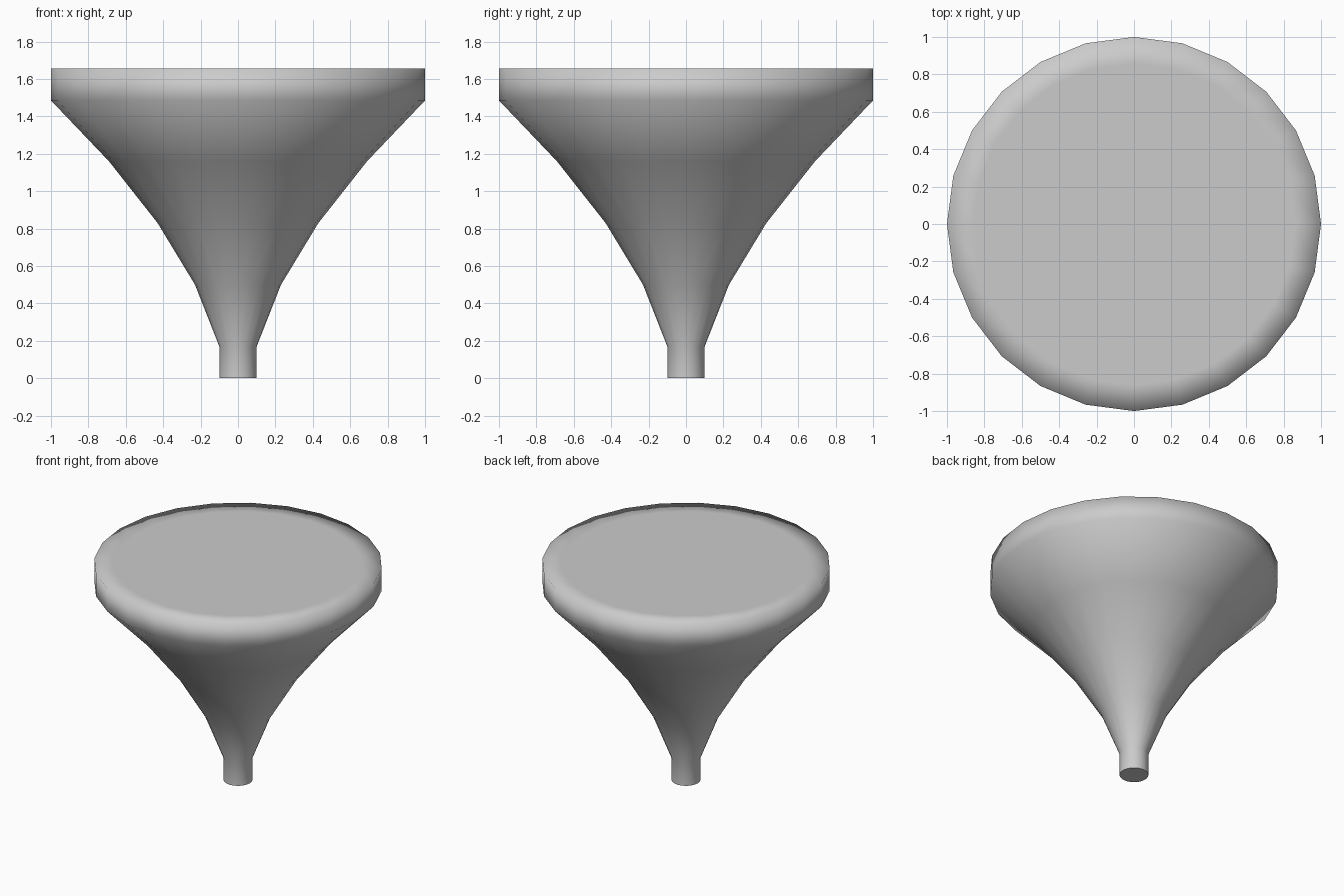
import bpy, bmesh
from math import cos, sin, tau

if "Cube" in bpy.data.objects:
    bpy.data.objects.remove(bpy.data.objects["Cube"])

SIDES = 24
# (radius, height) from the stem foot up to the inner ring of the flat top
PROFILE = [(0.10, 0.0), (0.10, 0.17), (0.23, 0.50), (0.43, 0.83),
           (0.69, 1.16), (1.0, 1.485), (1.0, 1.655), (0.86, 1.655)]


def lathe(name, profile, sides):
    bm = bmesh.new()
    rings = [[bm.verts.new((r * cos(tau * i / sides), r * sin(tau * i / sides), z))
              for i in range(sides)] for r, z in profile]
    # flared wall
    for low, high in zip(rings, rings[1:]):
        for i in range(sides):
            j = (i + 1) % sides
            bm.faces.new((low[i], low[j], high[j], high[i]))
    # flat end caps
    foot = bm.faces.new(rings[0][::-1])
    bm.faces.new(rings[-1])
    # smooth body with a soft top rim, crisp foot edge
    for face in bm.faces:
        face.smooth = True
    for edge in foot.edges:
        edge.smooth = False
    mesh = bpy.data.meshes.new(name)
    bm.to_mesh(mesh)
    bm.free()
    obj = bpy.data.objects.new(name, mesh)
    bpy.context.collection.objects.link(obj)
    return obj


lathe("flared_funnel", PROFILE, SIDES)
